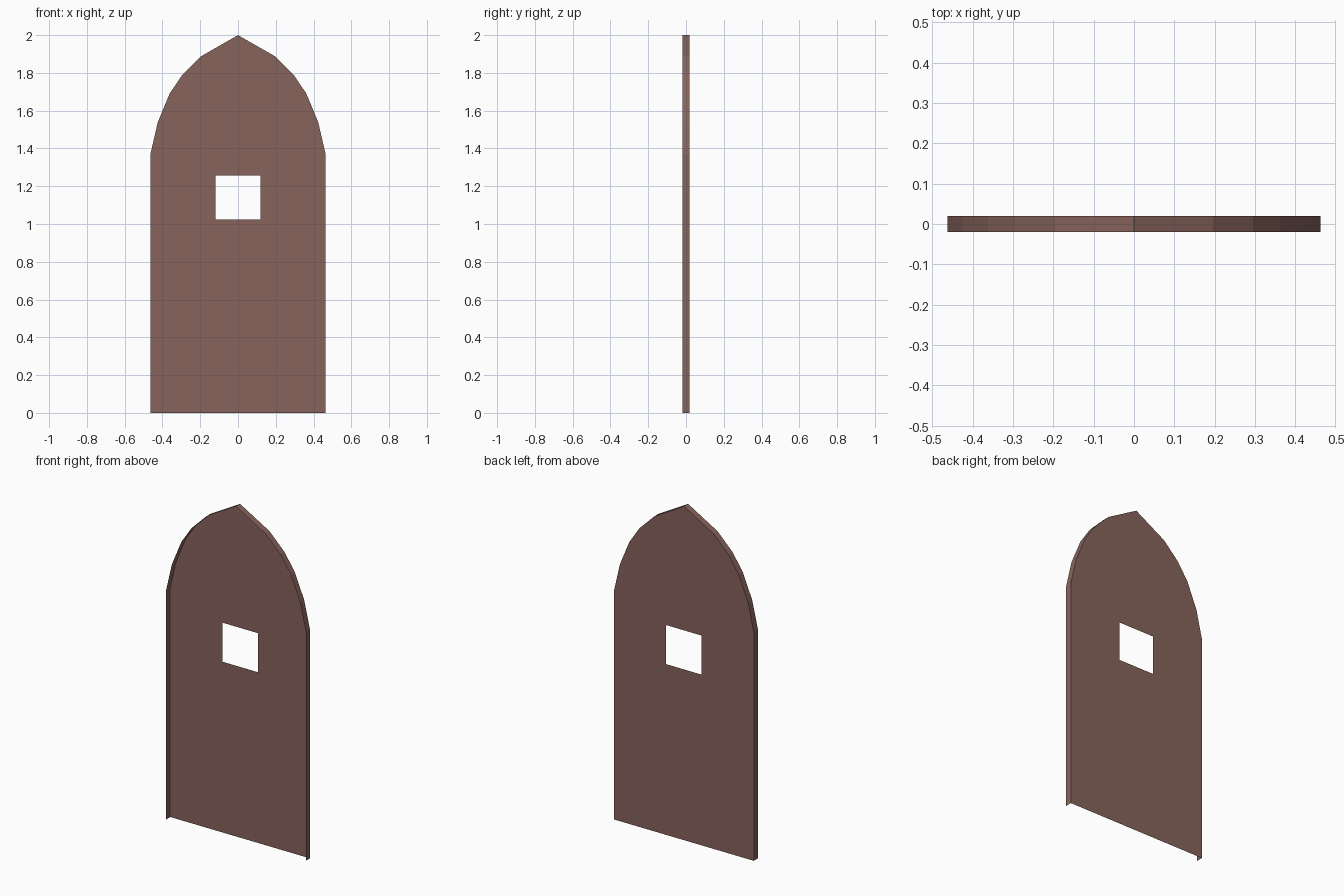
import bpy, bmesh

if "Cube" in bpy.data.objects:
    bpy.data.objects.remove(bpy.data.objects["Cube"])

mat = bpy.data.materials.new("brown wood")
mat.diffuse_color = (0.245, 0.127, 0.107, 1)
mat.use_nodes = True
mat.node_tree.nodes["Principled BSDF"].inputs["Base Color"].default_value = mat.diffuse_color

D = 0.0195                    # half thickness
W, Z0, Z1 = 0.118, 1.023, 1.257   # window half width, bottom, top

# right half of the pointed-arch outline, bottom to tip
half = [(0.463, 0), (0.463, 1.373), (0.425, 1.538), (0.362, 1.69),
        (0.295, 1.79), (0.196, 1.888), (0, 2.0)]
outline = half + [(-x, z) for x, z in reversed(half[:-1])]
window = [(-W, Z0), (W, Z0), (W, Z1), (-W, Z1)]


def make(name, bm):
    mesh = bpy.data.meshes.new(name)
    bm.to_mesh(mesh)
    bm.free()
    mesh.materials.append(mat)
    obj = bpy.data.objects.new(name, mesh)
    bpy.context.collection.objects.link(obj)


# door: a sheet at the back with a window hole, plus an edge rim open at front and bottom
bm = bmesh.new()
back = [bm.verts.new((x, D, z)) for x, z in outline]
front = [bm.verts.new((x, -D, z)) for x, z in outline]
hole = [bm.verts.new((x, D, z)) for x, z in window]
edges = []
for loop in (back, hole):
    for a, b in zip(loop, loop[1:] + loop[:1]):
        edges.append(bm.edges.new((a, b)))
bmesh.ops.triangle_fill(bm, use_beauty=True, use_dissolve=False,
                        edges=edges, normal=(0, 1, 0))
for f in bm.faces:
    f.normal_update()
    if f.normal.y < 0:
        f.normal_flip()
# rim around the sides and arch, facing outward
for i in range(len(outline) - 1):
    bm.faces.new((front[i], back[i], back[i + 1], front[i + 1]))
make("arched_door", bm)
